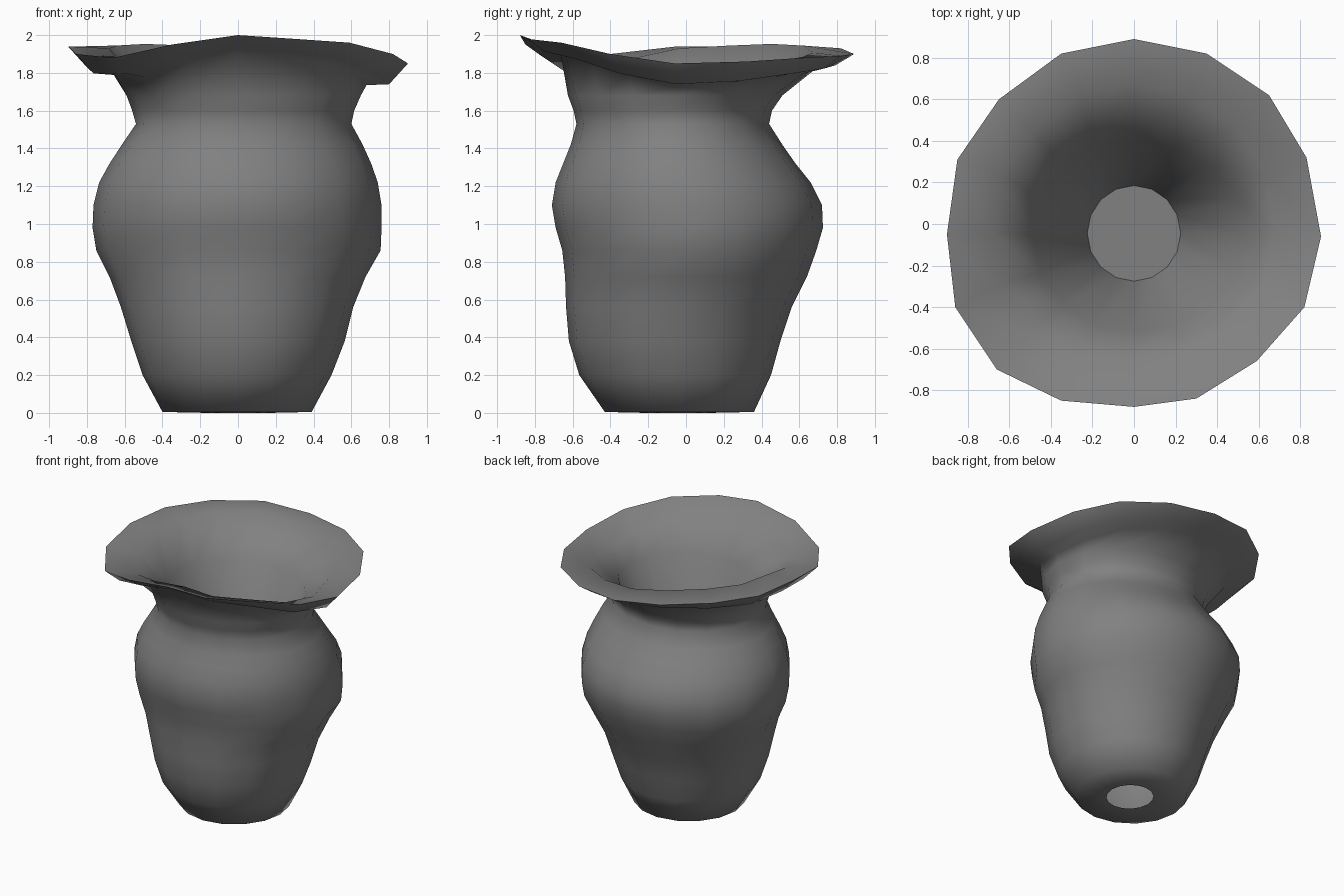
import bpy, bmesh, math
from mathutils import Vector

if "Cube" in bpy.data.objects:
    bpy.data.objects.remove(bpy.data.objects["Cube"])

N = 16
# Outer body profile: z, left, right, front, back reach
BODY = [
    (0.005, .40, .39, .43, .36), (0.20, .505, .495, .565, .45),
    (0.38, .565, .565, .62, .50), (0.56, .62, .61, .635, .56),
    (0.72, .68, .675, .64, .64), (0.86, .75, .755, .655, .69),
    (0.98, .77, .76, .69, .725), (1.10, .765, .76, .71, .72),
    (1.22, .735, .74, .69, .66), (1.32, .68, .705, .65, .58),
    (1.42, .615, .66, .61, .51), (1.53, .54, .60, .58, .44),
    (1.60, .56, .615, .595, .455), (1.68, .59, .65, .625, .51),
]
# Wavy rim, counter-clockwise from +x
RIM = [Vector(p) for p in [
    (.90, -.06, 1.85), (.83, .32, 1.86), (.65, .62, 1.88), (.35, .82, 1.89),
    (0, .89, 1.90), (-.35, .82, 1.93), (-.65, .60, 1.94), (-.85, .31, 1.94),
    (-.90, -.05, 1.94), (-.86, -.40, 1.90), (-.66, -.70, 1.88), (-.35, -.85, 1.95),
    (0, -.88, 2.0), (.30, -.84, 1.98), (.59, -.66, 1.96), (.82, -.40, 1.90)]]

bm = bmesh.new()


def body_ring(row):
    h, left, right, front, back = row
    pts = []
    for i in range(N):
        c, s = math.cos(math.tau * i / N), math.sin(math.tau * i / N)
        pts.append(Vector((c * (right if c > 0 else left),
                           (back - front) / 2 + s * (back + front) / 2, h)))
    return pts


def rim_ring(inset, drop):
    # follows the rim; drop(angle) is how far it hangs below it
    k = 1 - inset / .9
    return [Vector((p.x * k, p.y * k, p.z - drop(math.tau * i / N)))
            for i, p in enumerate(RIM)]


def disc_ring(r, z):
    return body_ring((z, r, r, r + .05, r - .04))


# Outside from the base hole up, over the lip, then a tapering funnel inside
rings = [disc_ring(.165, 0.0)]
rings += [body_ring(r) for r in BODY]
rings += [rim_ring(.22, lambda a: .09 + .025 * math.cos(a) ** 2),
          rim_ring(.10, lambda a: .06 + .05 * math.cos(a) ** 2),
          RIM,
          rim_ring(.22, lambda a: .035 - .05 * math.cos(a - 2.1))]
rings += [body_ring((1.68, .49, .54, .52, .41)), disc_ring(.225, .90)]

loops = [[bm.verts.new(p) for p in ring] for ring in rings]
for a, b in zip(loops, loops[1:]):
    for i in range(N):
        j = (i + 1) % N
        bm.faces.new((a[i], a[j], b[j], b[i])).smooth = True

# Flat floor of the funnel
floor = bm.faces.new(loops[-1])
for e in floor.edges:
    e.smooth = False
# Crisp rim edge
rim = loops[len(BODY) + 3]
for i in range(N):
    bm.edges.get((rim[i], rim[(i + 1) % N])).smooth = False

bmesh.ops.recalc_face_normals(bm, faces=bm.faces)
mesh = bpy.data.meshes.new("vase")
bm.to_mesh(mesh)
bm.free()

# Dark grey clay
clay = bpy.data.materials.new("clay")
clay.diffuse_color = (.22, .22, .22, 1)
clay.use_nodes = True
clay.node_tree.nodes["Principled BSDF"].inputs["Base Color"].default_value = clay.diffuse_color
mesh.materials.append(clay)
vase = bpy.data.objects.new("vase", mesh)
bpy.context.collection.objects.link(vase)
